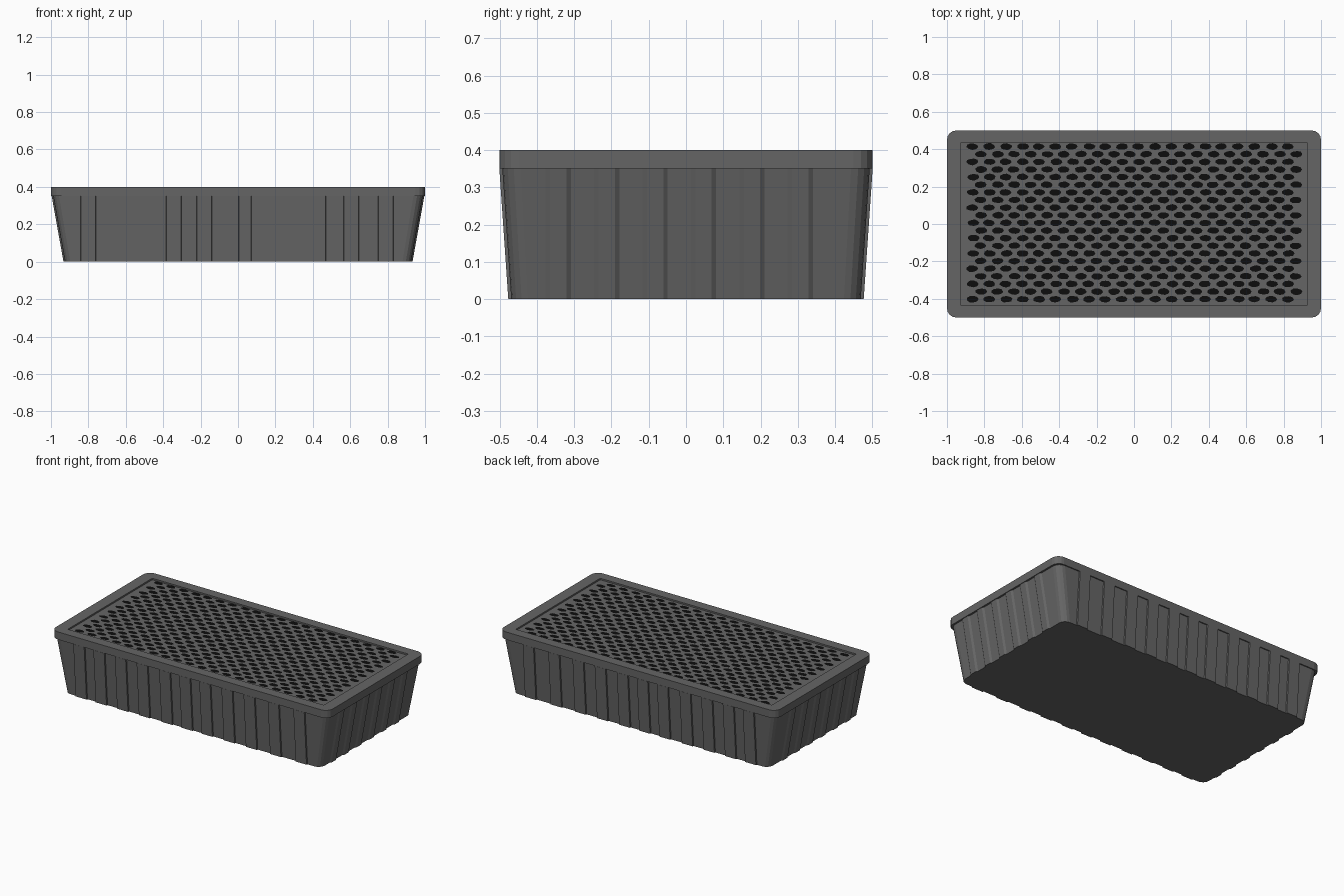
import bpy, bmesh, math, random

if "Cube" in bpy.data.objects:
    bpy.data.objects.remove(bpy.data.objects["Cube"])
random.seed(4)


def material(name, rgb):
    m = bpy.data.materials.new(name)
    m.diffuse_color = (*rgb, 1)
    m.use_nodes = True
    m.node_tree.nodes["Principled BSDF"].inputs["Base Color"].default_value = m.diffuse_color
    return m


GREY = material("dark grey plastic", (0.13, 0.13, 0.13))
BLACK = material("black holes", (0.004, 0.004, 0.004))


def finish(bm, name, mat):
    me = bpy.data.meshes.new(name)
    bm.to_mesh(me)
    bm.free()
    me.materials.append(mat)
    ob = bpy.data.objects.new(name, me)
    bpy.context.collection.objects.link(ob)
    return ob


def ring(bm, hx, hy, r, z, seg=4):
    """Rounded rectangle of vertices, anticlockwise."""
    out = []
    for k, (sx, sy) in enumerate([(1, 1), (-1, 1), (-1, -1), (1, -1)]):
        for i in range(seg + 1):
            a = math.pi / 2 * (k + i / seg)
            out.append(bm.verts.new((sx * (hx - r) + r * math.cos(a),
                                     sy * (hy - r) + r * math.sin(a), z)))
    return out


def loft(name, sections, mat):
    bm = bmesh.new()
    rings = [ring(bm, *s) for s in sections]
    n = len(rings[0])
    for a, b in zip(rings, rings[1:]):
        for i in range(n):
            j = (i + 1) % n
            bm.faces.new((a[i], a[j], b[j], b[i]))
    bm.faces.new(rings[0][::-1])
    bm.faces.new(rings[-1])
    return finish(bm, name, mat)


# Tapered tray with overhanging rim and a shallow recessed top
loft("tray", [(0.925, 0.469, 0.045, 0), (0.988, 0.493, 0.05, 0.35),
              (1.0, 0.5, 0.05, 0.35), (1.0, 0.5, 0.05, 0.40),
              (0.925, 0.436, 0.004, 0.40), (0.925, 0.436, 0.004, 0.39)], GREY)


# Vertical ribs: bevelled bars following the wall slope
def ribs(name, centres, half, bottom, top, depth, bevel, along_x):
    bm = bmesh.new()
    for side in (1, -1):
        for c in centres:
            loops = []
            for z, wall in ((0, bottom), (0.35, top)):
                prof = [(c - half, wall - 0.01), (c - half, wall),
                        (c - half + bevel, wall + depth), (c + half - bevel, wall + depth),
                        (c + half, wall), (c + half, wall - 0.01)]
                loops.append([bm.verts.new((u, side * w, z) if along_x else (side * w, u, z))
                              for u, w in prof])
            a, b = loops
            for i in range(6):
                j = (i + 1) % 6
                bm.faces.new((a[i], a[j], b[j], b[i]))
            bm.faces.new(a)
            bm.faces.new(b)
    bmesh.ops.recalc_face_normals(bm, faces=bm.faces)
    finish(bm, name, GREY)


ribs("long_side_ribs", [-0.80, -0.655, -0.5, -0.343, -0.18, -0.035, 0.11, 0.27, 0.43, 0.605, 0.79],
     0.041, 0.469, 0.493, 0.008, 0.002, True)
ribs("short_side_ribs", [-0.343 + 0.13 * i for i in range(6)],
     0.034, 0.925, 0.988, 0.008, 0.012, False)

# Staggered grid of oval drain holes, as thin dark discs
bm = bmesh.new()
for row in range(21):
    y = 0.414 - row * 0.0408
    for col in range(20):
        x = -0.862 + col * 0.0887 + (0.043 if row % 2 else 0)
        x += random.uniform(-0.004, 0.004)
        turn = random.uniform(-0.15, 0.15)
        vs = []
        for k in range(9):
            a = 2 * math.pi * k / 9 + turn
            vs.append(bm.verts.new((x + 0.032 * math.cos(a),
                                    y + 0.0175 * math.sin(a) + random.uniform(-0.002, 0.002), 0.392)))
        bm.faces.new(vs)
finish(bm, "drain_holes", BLACK)
